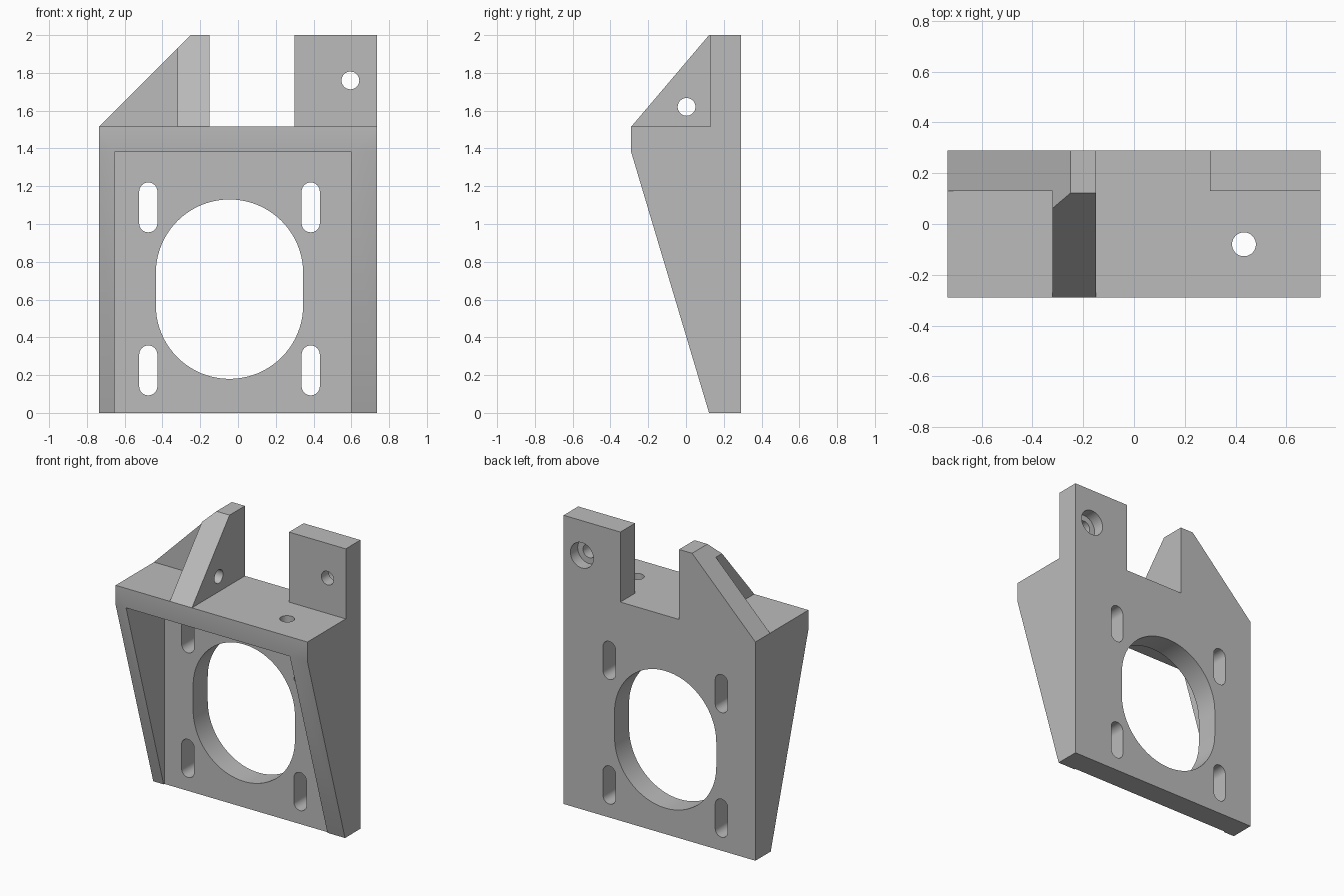
import bpy, bmesh, math
from mathutils import Vector

if "Cube" in bpy.data.objects:
    bpy.data.objects.remove(bpy.data.objects["Cube"])

grey = bpy.data.materials.new("plain_grey")
grey.use_nodes = True
GREY = (0.5, 0.5, 0.5, 1)
grey.diffuse_color = GREY
grey.node_tree.nodes["Principled BSDF"].inputs["Base Color"].default_value = GREY

# For each extrusion axis: where profile coordinates (u, v) and depth d go
PLACE = {
    "x": lambda u, v, d: (d, u, v),
    "y": lambda u, v, d: (u, d, v),
    "z": lambda u, v, d: (u, v, d),
}


def prism(name, outline, axis, start, end):
    """Extrude a flat outline along an axis."""
    bm = bmesh.new()
    place = PLACE[axis]
    face = bm.faces.new([bm.verts.new(place(u, v, start)) for u, v in outline])
    shift = Vector(place(0, 0, end - start))
    top = bmesh.ops.extrude_face_region(bm, geom=[face])["geom"]
    bmesh.ops.translate(bm, vec=shift, verts=[g for g in top if isinstance(g, bmesh.types.BMVert)])
    bmesh.ops.recalc_face_normals(bm, faces=bm.faces)
    mesh = bpy.data.meshes.new(name)
    bm.to_mesh(mesh)
    bm.free()
    mesh.materials.append(grey)
    obj = bpy.data.objects.new(name, mesh)
    bpy.context.collection.objects.link(obj)
    return obj


def rect(u0, u1, v0, v1):
    return [(u0, v0), (u1, v0), (u1, v1), (u0, v1)]


def slot(u, v, radius, stretch=0.0, steps=24):
    """Round outline, stretched upward into a slot; steps per half circle."""
    points = []
    for first, side in ((0, 1), (math.pi, -1)):
        for i in range(steps + (1 if stretch else 0)):
            a = first + math.pi * i / steps
            points.append((u + radius * math.cos(a), v + side * stretch / 2 + radius * math.sin(a)))
    return points


W, FRONT, BACK, FACE = 0.735, -0.29, 0.29, 0.13   # half width and y planes
SHELF, UNDER, TOP = 1.515, 1.38, 2.0              # shelf and top heights
BOLT, HEAD = 0.047, 0.088                         # bolt and bolt head radii

# Solid side silhouette across the full width
bracket = prism("bracket", [(0.122, 0), (BACK, 0), (BACK, TOP), (0.122, TOP),
                            (FRONT, SHELF), (FRONT, UNDER)], "x", -W, W)

cuts = [
    # pocket between the side walls, below the shelf
    prism("pocket", rect(-0.655, 0.6, -1, UNDER), "y", -1, FACE),
    # gap between gusset and tab
    prism("gap", rect(-0.15, 0.3, SHELF, 3), "y", -1, 1),
    # shelf clearance in front of the tab and beside the gusset
    prism("tab_front", rect(0.25, 1, SHELF, 3), "y", -1, FACE),
    prism("gusset_side", rect(-1, -0.32, SHELF, 3), "y", -1, FACE),
    # sloping shoulder
    prism("shoulder", [(-W - 0.1, SHELF - 0.1), (-0.15, TOP + 0.1), (-W - 0.1, TOP + 0.1)], "y", -1, 1),
    # central opening
    prism("opening", slot(-0.045, 0.655, 0.39, 0.17, 40), "y", 0, 1),
    # bolt holes with recesses for the heads
    prism("tab_hole", slot(0.595, 1.76, BOLT), "y", 0, 1),
    prism("tab_recess", slot(0.595, 1.76, HEAD), "y", 0.21, 1),
    prism("gusset_hole", slot(0.003, 1.62, BOLT), "x", -0.5, 0),
    prism("gusset_recess", slot(0.003, 1.62, HEAD), "x", -0.5, -0.24),
    prism("shelf_hole", slot(0.433, -0.08, BOLT), "z", 1.2, 1.7),
    prism("shelf_recess", slot(0.433, -0.08, HEAD), "z", 1.2, 1.45),
]
# Four upright mounting slots
for x in (-0.475, 0.385):
    for z in (0.225, 1.088):
        cuts.append(prism("mount_slot", slot(x, z, 0.048, 0.168), "y", 0, 1))

for cutter in cuts:
    mod = bracket.modifiers.new(cutter.name, "BOOLEAN")
    mod.operation = "DIFFERENCE"
    mod.solver = "EXACT"
    mod.object = cutter

# Bake the cuts and drop the cutters
graph = bpy.context.evaluated_depsgraph_get()
baked = bpy.data.meshes.new_from_object(bracket.evaluated_get(graph))
bracket.modifiers.clear()
bracket.data = baked
baked.name = "bracket"
for cutter in cuts:
    bpy.data.objects.remove(cutter)

bpy.ops.object.select_all(action="DESELECT")
bpy.context.view_layer.objects.active = bracket
bracket.select_set(True)
bpy.ops.object.shade_smooth_by_angle(angle=math.radians(25))
